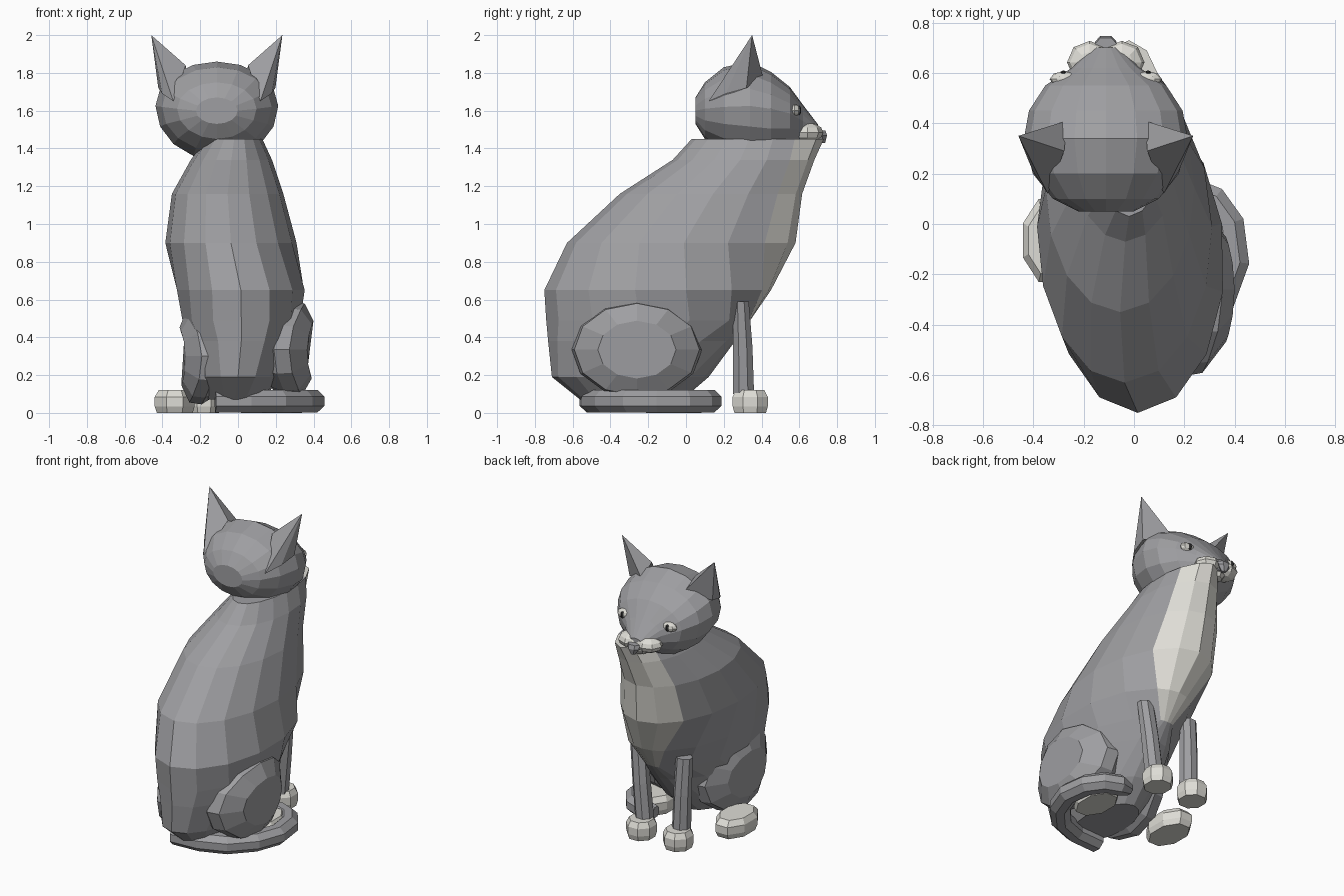
import bpy, bmesh, math
from mathutils import Vector

if "Cube" in bpy.data.objects:
    bpy.data.objects.remove(bpy.data.objects["Cube"])


def material(name, rgb):
    m = bpy.data.materials.new(name)
    m.diffuse_color = (*rgb, 1)
    m.use_nodes = True
    m.node_tree.nodes["Principled BSDF"].inputs["Base Color"].default_value = m.diffuse_color
    return m


GREY = material("grey_fur", (0.345, 0.345, 0.36))
PALE = material("pale_fur", (0.73, 0.72, 0.67))
DARK = material("dark_pupil", (0.03, 0.03, 0.03))
HX = -0.112  # centre line of the head


def finish(name, bm, mats):
    bmesh.ops.recalc_face_normals(bm, faces=bm.faces[:])
    me = bpy.data.meshes.new(name)
    bm.to_mesh(me)
    bm.free()
    for m in mats:
        me.materials.append(m)
    ob = bpy.data.objects.new(name, me)
    bpy.context.collection.objects.link(ob)
    return ob


def ring(c, u, v, n, turn=0.0):
    """Ellipse around c with half axes u and v."""
    c, u, v = Vector(c), Vector(u), Vector(v)
    return [c + u * math.cos(2 * math.pi * (i + turn) / n)
            + v * math.sin(2 * math.pi * (i + turn) / n) for i in range(n)]


def loft(name, rings, mats, paint=None, lid_split=None):
    """Skin a list of rings, cap the ends, colour faces by paint(row, column)."""
    bm = bmesh.new()
    rows = [[bm.verts.new(p) for p in r] for r in rings]
    n = len(rows[0])
    for k in range(len(rows) - 1):
        for i in range(n):
            j = (i + 1) % n
            f = bm.faces.new((rows[k][i], rows[k][j], rows[k + 1][j], rows[k + 1][i]))
            if paint:
                f.material_index = paint(k, i)
    bm.faces.new(rows[0])
    top = rows[-1]
    if lid_split:  # front part of the lid takes the second colour
        s = lid_split
        bm.faces.new(top[n - s:] + top[:s + 1]).material_index = 1
        bm.faces.new(top[s:n - s + 1])
    else:
        bm.faces.new(top)
    return finish(name, bm, mats)


def blob(name, loc, size, mat, seg=8, rows=6):
    bm = bmesh.new()
    bmesh.ops.create_uvsphere(bm, u_segments=seg, v_segments=rows, radius=1)
    bmesh.ops.scale(bm, verts=bm.verts[:], vec=size)
    bmesh.ops.translate(bm, verts=bm.verts[:], vec=loc)
    return finish(name, bm, [mat])


# Body: height, back y, front y, left x, right x, half angle of the bib
sections = [
    (0.07, -0.56, -0.02, -0.16, 0.13, 45),
    (0.19, -0.71, 0.12, -0.23, 0.23, 40),
    (0.38, -0.73, 0.26, -0.265, 0.30, 25),
    (0.49, -0.74, 0.34, -0.295, 0.33, 9),
    (0.65, -0.75, 0.45, -0.33, 0.36, 23),
    (0.90, -0.63, 0.58, -0.385, 0.31, 43),
    (1.16, -0.35, 0.615, -0.35, 0.24, 43),
    (1.34, -0.07, 0.68, -0.25, 0.18, 49),
    (1.45, 0.03, 0.73, -0.17, 0.13, 56),
]
N = 16
body_rings = []
for z, b, f, l, r, bib_angle in sections:
    pts = []
    for i in range(N):
        k = min(i, N - i)
        a = bib_angle * k / 2 if k <= 2 else bib_angle + (180 - bib_angle) * (k - 2) / 6
        a = math.radians(a if i <= N // 2 else -a)
        pts.append(Vector(((l + r) / 2 + (r - l) / 2 * math.sin(a),
                           (b + f) / 2 + (f - b) / 2 * math.cos(a), z)))
    body_rings.append(pts)
loft("body", body_rings, [GREY, PALE],
     lambda k, i: int(k >= 3 and (i < 2 or i >= N - 2)), 2)

# Head: y, centre z, half width, half height above and below
skull = [
    (0.05, 1.60, 0.11, 0.07, 0.07),
    (0.10, 1.61, 0.21, 0.14, 0.16),
    (0.20, 1.62, 0.29, 0.21, 0.235),
    (0.34, 1.625, 0.325, 0.235, 0.285),
    (0.45, 1.61, 0.305, 0.195, 0.275),
    (0.55, 1.585, 0.24, 0.14, 0.21),
    (0.62, 1.545, 0.135, 0.085, 0.12),
    (0.70, 1.495, 0.05, 0.03, 0.05),
]
head_rings = []
for y, z, w, up, down in skull:
    pts = ring((HX, y, 0), (w, 0, 0), (0, 0, 1), 16)
    for p in pts:
        p.z = z + p.z * (up if p.z > 0 else down)
    head_rings.append(pts)
loft("head", head_rings, [GREY])

# Ears: thin pyramids leaning outwards
ear_base = [(0.155, 0.41, 1.77), (0.165, 0.29, 1.84), (0.23, 0.12, 1.65),
            (0.29, 0.21, 1.69), (0.31, 0.32, 1.72)]
for side, label in ((-1, "left"), (1, "right")):
    bm = bmesh.new()
    base = [bm.verts.new((HX + side * x, y, z)) for x, y, z in ear_base]
    tip = bm.verts.new((HX + side * 0.347, 0.35, 2.0))
    for i in range(5):
        bm.faces.new((base[i], base[(i + 1) % 5], tip))
    bm.faces.new(base)
    finish(label + "_ear", bm, [GREY])

    # Eyes, pupils and muzzle cheeks
    blob(label + "_eye", (HX + side * 0.165, 0.575, 1.602), (0.058, 0.032, 0.032), PALE, 8, 6)
    blob(label + "_pupil", (HX + side * 0.168, 0.60, 1.602), (0.014, 0.010, 0.025), DARK, 6, 4)
    blob(label + "_cheek", (HX + side * 0.064, 0.642, 1.485), (0.09, 0.085, 0.052), PALE, 8, 6)
blob("chin", (HX, 0.645, 1.44), (0.06, 0.055, 0.035), PALE, 8, 4)

# Nose: tapered block at the tip of the muzzle
loft("nose", [ring((HX, 0.722, 1.43), (0.015, 0, 0), (0, 0.017, 0), 6),
              ring((HX, 0.724, 1.468), (0.043, 0, 0), (0, 0.026, 0), 6),
              ring((HX, 0.716, 1.495), (0.043, 0, 0), (0, 0.026, 0), 6)], [GREY])


def paw(name, x, y, w, d):
    loft(name, [ring((x, y, z), (w * s, 0, 0), (0, d * s, 0), 8, 0.5)
                for z, s in ((0, 0.95), (0.035, 1.06), (0.085, 1.06), (0.12, 0.85))], [PALE])


# Front legs and all four paws
for x, top, hx, label in ((-0.18, -0.19, -0.335, "left"), (0.095, 0.15, 0.245, "right")):
    loft(label + "_front_leg",
         [ring((x + (top - x) * t, y, z), (w, 0, 0), (0, d, 0), 8, 0.5)
          for t, y, z, w, d in ((0, 0.305, 0.10, 0.06, 0.06), (0.5, 0.30, 0.35, 0.058, 0.056),
                                (1, 0.29, 0.59, 0.056, 0.046))], [GREY])
    paw(label + "_front_paw", x, 0.34, 0.09, 0.095)
    paw(label + "_hind_paw", hx, -0.065, 0.108, 0.168)


def thigh(name, layers, zc, lean):
    """Rounded plate against the flank: layers of (x, size), ends curving inwards."""
    side = 1 if layers[-1][0] > 0 else -1
    rings = []
    for x, s in layers:
        pts = ring((x, -0.26, zc), (0, 0.345 * s, 0), (0, 0, 0.255 * s), 12)
        for p in pts:
            p.x += lean * (p.z - zc) - side * 0.08 * ((p.y + 0.26) / 0.345) ** 2
        rings.append(pts)
    loft(name, rings, [GREY])


thigh("right_thigh", [(0.20, 0.9), (0.27, 1.0), (0.345, 0.96), (0.395, 0.6)], 0.335, 0.03)
thigh("left_thigh", [(-0.14, 0.85), (-0.20, 1.0), (-0.265, 0.96), (-0.305, 0.6)], 0.30, -0.03)

# Tail: tube curled round the right side
path = [(-0.12, -0.50), (0.06, -0.49), (0.22, -0.43), (0.34, -0.30), (0.395, -0.15),
        (0.375, 0.00), (0.31, 0.09), (0.22, 0.125), (0.14, 0.12)]
tail = []
for i, (x, y) in enumerate(path):
    a, b = path[max(i - 1, 0)], path[min(i + 1, len(path) - 1)]
    d = Vector((b[0] - a[0], b[1] - a[1], 0)).normalized()
    r = 0.04 if i == len(path) - 1 else 0.068
    tail.append(ring((x, y, 0.062), (d.y * r, -d.x * r, 0), (0, 0, r * 0.95), 8, 0.5))
loft("tail", tail, [GREY])
